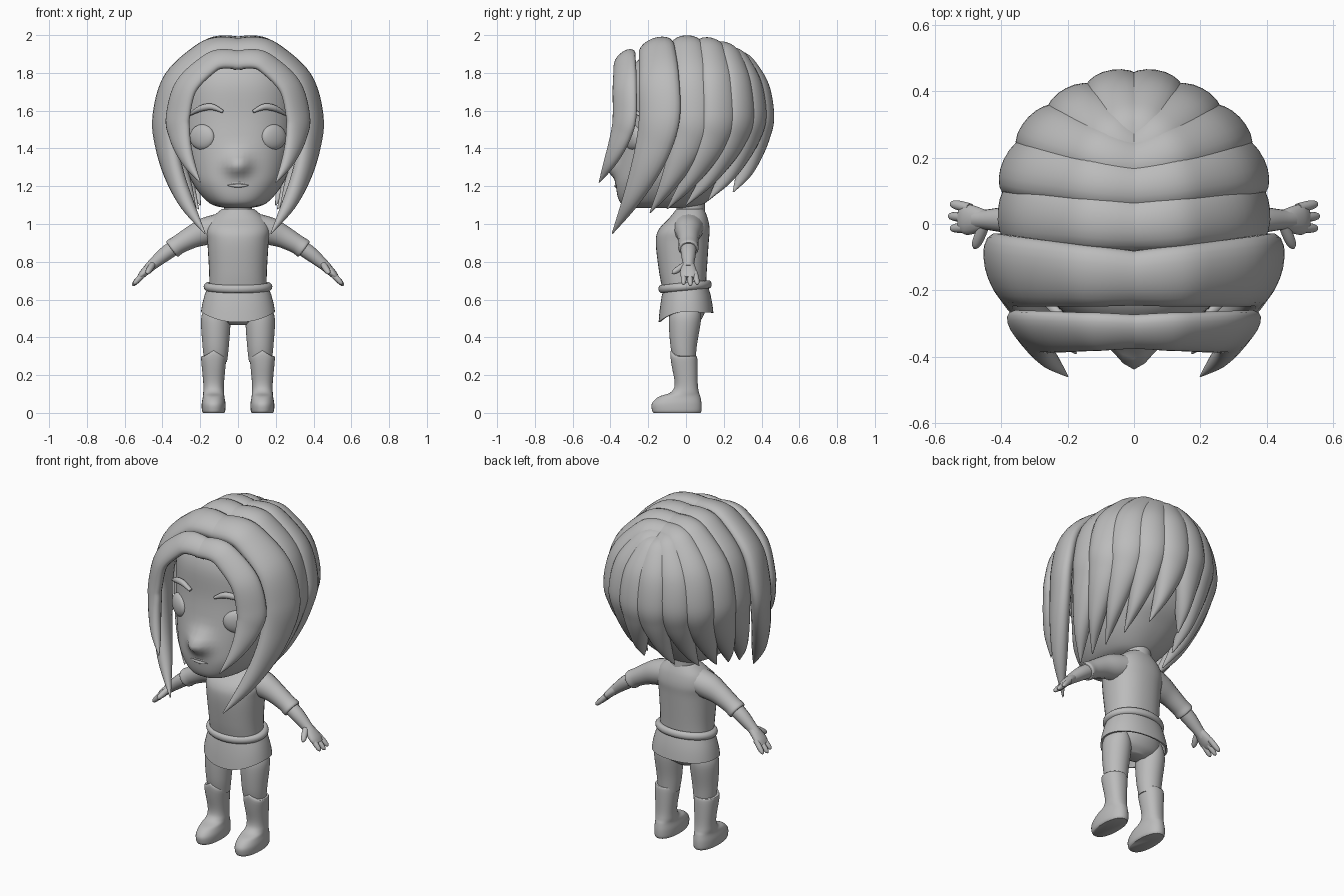
import bpy, math
from mathutils import Vector

if "Cube" in bpy.data.objects:
    bpy.data.objects.remove(bpy.data.objects["Cube"])

grey = bpy.data.materials.new("plain_grey")
grey.diffuse_color = (0.5, 0.5, 0.5, 1)
grey.use_nodes = True
grey.node_tree.nodes["Principled BSDF"].inputs["Base Color"].default_value = grey.diffuse_color


def spline(rows, steps):
    """Smooth interpolation through rows of numbers."""
    out, n = [], len(rows)
    for i in range(n - 1):
        p = [rows[max(i - 1, 0)], rows[i], rows[i + 1], rows[min(i + 2, n - 1)]]
        for k in range(steps):
            t = k / steps
            out.append([0.5 * (2 * b + (c - a) * t + (2 * a - 5 * b + 4 * c - d) * t * t
                               + (3 * b - a - 3 * c + d) * t ** 3) for a, b, c, d in zip(*p)])
    out.append(list(rows[-1]))
    return out


def finish(ob, name, mirror=False, angle=60):
    ob.name = name
    ob.data.materials.append(grey)
    bpy.ops.object.select_all(action='DESELECT')
    bpy.context.view_layer.objects.active = ob
    ob.select_set(True)
    bpy.ops.object.mode_set(mode='EDIT')
    bpy.ops.mesh.select_all(action='SELECT')
    bpy.ops.mesh.normals_make_consistent(inside=False)
    bpy.ops.object.mode_set(mode='OBJECT')
    bpy.ops.object.shade_smooth_by_angle(angle=math.radians(angle))
    if mirror:
        ob.modifiers.new("mirror", 'MIRROR')
    return ob


def loft(name, sections, mirror=False, angle=60):
    """Skin a list of closed cross-sections and cap both ends."""
    m, n = len(sections[0]), len(sections)
    verts = [tuple(p) for s in sections for p in s]
    faces = [(i * m + j, i * m + (j + 1) % m, (i + 1) * m + (j + 1) % m, (i + 1) * m + j)
             for i in range(n - 1) for j in range(m)]
    faces += [tuple(range(m))[::-1], tuple(range((n - 1) * m, n * m))]
    me = bpy.data.meshes.new(name)
    me.from_pydata(verts, [], faces)
    ob = bpy.data.objects.new(name, me)
    bpy.context.collection.objects.link(ob)
    return finish(ob, name, mirror, angle)


def stack(name, rows, cx=0, mirror=False, power=1.0, sides=36):
    """Upright form from rows of (z, half width, front y, back y)."""
    secs = []
    for z, hx, yf, yb in spline(rows, 6):
        sec = []
        for j in range(sides):
            a = math.tau * j / sides
            c, s = [math.copysign(abs(v) ** power, v) for v in (math.cos(a), math.sin(a))]
            sec.append((cx + hx * c, (yf + yb) / 2 + (yb - yf) / 2 * s, z))
        secs.append(sec)
    return loft(name, secs, mirror)


def sweep(name, rows, up, mirror=True, sides=16):
    """Flattened tube: rows of (x, y, z, half width, half depth); up(point) is the depth direction."""
    pts, secs = spline(rows, 6), []
    for i, r in enumerate(pts):
        p = Vector(r[:3])
        t = Vector(pts[min(i + 1, len(pts) - 1)][:3]) - Vector(pts[max(i - 1, 0)][:3])
        w = t.cross(up(p)).normalized()
        d = w.cross(t).normalized()
        angles = [math.tau * j / sides for j in range(sides)]
        secs.append([p + w * r[3] * math.cos(a) + d * r[4] * math.sin(a) for a in angles])
    return loft(name, secs, mirror)


def ball(name, loc, size, mirror=False, turn=0):
    bpy.ops.mesh.primitive_uv_sphere_add(segments=28, ring_count=16)
    ob = bpy.context.object
    ob.location, ob.scale, ob.rotation_euler = loc, size, (0, 0, turn)
    bpy.ops.object.transform_apply(location=True, rotation=True, scale=True)
    return finish(ob, name, mirror)


# Head with the nose swelling smoothly out of the face
head = stack("head", [(1.085, .07, -.27, .04), (1.11, .15, -.345, .1), (1.2, .23, -.37, .21),
                      (1.32, .28, -.36, .32), (1.55, .325, -.33, .40), (1.75, .31, -.32, .37),
                      (1.87, .23, -.25, .27), (1.92, .1, -.1, .14)], power=.84, sides=80)
for v in head.data.vertices:
    if v.co.y < 0:
        v.co.y -= .08 * math.exp(-(v.co.x / .065) ** 2 - ((v.co.z - 1.315) / .055) ** 2)

# Eyes and brows
ball("eye", (.19, -.283, 1.46), (.074, .03, .067), True, .55)
sweep("brow", [(.08, -.333, 1.595, .008, .012), (.14, -.323, 1.62, .017, .016),
               (.2, -.295, 1.61, .016, .016), (.26, -.24, 1.575, .005, .012)], lambda p: Vector((.3, -1, 0)))

# Lips on either side of a thin mouth line
for name, z, sag, r in (("upper_lip", 1.217, .008, .007), ("lower_lip", 1.202, .016, .009)):
    sweep(name, [(k * .05, -.368 + k * k * .009, z + sag * k * k * .25, r * (1.1 - abs(k) * .45), r * 1.2)
                 for k in (-2, -1, 0, 1, 2)], lambda p: Vector((0, -1, 0)), False)


def lock(name, w, d, y0, z0, xm, ym, xt, yt, zt):
    """Hair lock: arcs from the parting (y0, z0) to its widest point (xm, ym), then falls to the tip."""
    zm, rows = 1.57, [(-.03, y0, z0 - .022, w * .75, d)]
    for k in (.5, 1, 2):
        s, c = math.sin(k * math.pi / 6), math.cos(k * math.pi / 6)
        rows.append((xm * s, y0 + (ym - y0) * s, zm + (z0 - zm) * c, w * (.8 + .1 * k), d))
    for k in range(5):
        t = k / 4
        rows.append((xm + (xt - xm) * t ** 2, ym + (yt - ym) * t ** 1.5, zm + (zt - zm) * t,
                     w * (1.03 - t ** 1.5), d * (1.01 - t ** 3) ** .6))
    sweep(name, rows, lambda p: p - Vector((0, 0, 1.5)), sides=20)


# Hair, from the face round to the nape
lock("fringe_lock", .08, .036, -.325, 1.885, .318, -.325, .2, -.46, 1.22)
lock("temple_lock", .112, .052, -.165, 1.945, .39, -.14, .175, -.39, .95)
lock("side_lock", .102, .054, -.005, 1.957, .355, .04, .22, -.19, 1.06)
lock("rear_side_lock", .096, .054, .11, 1.945, .342, .175, .21, -.1, 1.08)
lock("outer_back_lock", .092, .054, .18, 1.92, .28, .285, .2, 0, 1.1)
lock("back_lock", .09, .056, .21, 1.89, .18, .36, .17, .12, 1.13)
lock("centre_back_lock", .09, .056, .23, 1.87, .058, .41, .1, .25, 1.17)

# Neck and shirt
stack("neck", [(.98, .075, -.05, .1), (1.16, .075, -.05, .1)])
stack("shirt", [(.655, .152, -.125, .105), (.75, .153, -.143, .11), (.9, .162, -.16, .12),
                (.97, .168, -.145, .125), (1.03, .14, -.09, .115), (1.08, .085, -.05, .095)], power=.88)

# Belt ring, dipping slightly to the front
bpy.ops.mesh.primitive_torus_add(major_radius=.16, minor_radius=.022, major_segments=48, minor_segments=12)
belt = bpy.context.object
belt.location, belt.scale, belt.rotation_euler = (0, -.005, .668), (1, .78, 1), (.1, 0, 0)
bpy.ops.object.transform_apply(location=True, rotation=True, scale=True)
finish(belt, "belt")

# Tunic skirt with a hem dropping at the front
skirt = []
for t, r in ((0, .16), (.3, .176), (.7, .19), (1, .196), (1, .185), (.4, .16)):
    ring = []
    for i in range(48):
        a = math.tau * i / 48
        s = math.sin(a)
        hem = .535 - (.055 * s * s if s < 0 else .005 * s)
        ring.append((r * math.copysign(abs(math.cos(a)) ** .9, math.cos(a)),
                     r * .74 * math.copysign(abs(s) ** .9, s), .665 + (hem - .665) * t))
    skirt.append(ring)
loft("tunic_skirt", skirt, angle=40)

# Hips, legs and boots
stack("hips", [(.465, .06, -.04, .05), (.5, .15, -.085, .085), (.56, .165, -.1, .105), (.62, .14, -.095, .09)])
stack("leg", [(.27, .06, -.065, .05), (.36, .07, -.083, .058), (.5, .077, -.09, .08),
              (.57, .05, -.07, .07)], .118, True)
boot = stack("boot", [(0, .056, -.172, .076), (.014, .062, -.18, .082), (.05, .063, -.18, .082),
                      (.085, .057, -.145, .076), (.11, .055, -.08, .068), (.16, .055, -.06, .062),
                      (.285, .066, -.083, .06), (.3, .06, -.07, .05)], .129, True, .9)
# Boot tops rise to a small peak at the front
for v in boot.data.vertices:
    if v.co.z > .24 and v.co.y < -.03:
        v.co.z += .03 * (v.co.z - .24) / .06 * max(0, 1 - abs(v.co.x - .129) / .05)


def arm_part(name, rows):
    """Piece of the drooping arm from rows of (x, thickness, depth)."""
    sweep(name, [(x, .013, .99 - x * x, w, d) for x, w, d in rows], lambda p: Vector((0, 1, 0)))


# Sleeves, arms and hands
arm_part("sleeve", [(.09, .075, .085), (.17, .073, .072), (.24, .06, .058), (.31, .051, .052),
                    (.345, .052, .054), (.352, .044, .046)])
arm_part("forearm", [(.3, .04, .043), (.38, .039, .04), (.45, .029, .03), (.475, .026, .03)])
arm_part("palm", [(.44, .024, .026), (.475, .024, .04), (.505, .02, .046), (.525, .012, .036)])
for i in range(3):
    y, reach = .056 - .034 * i, 1 - .09 * abs(i - 1)
    sweep("finger_%d" % (i + 1), [(.495 + .064 * reach * t, y * (.85 + .25 * t), .742 - .068 * reach * t, r, r)
          for t, r in ((0, .015), (.55, .015), (.88, .011), (1, .003))],
          lambda p: Vector((0, 1, 0)), sides=12)
sweep("thumb", [(.45 + .032 * t, -.074 * t, .788 - .05 * t, r, r)
                for t, r in ((0, .016), (.5, .017), (.85, .013), (1, .003))],
      lambda p: Vector((1, 0, 1)), sides=12)
